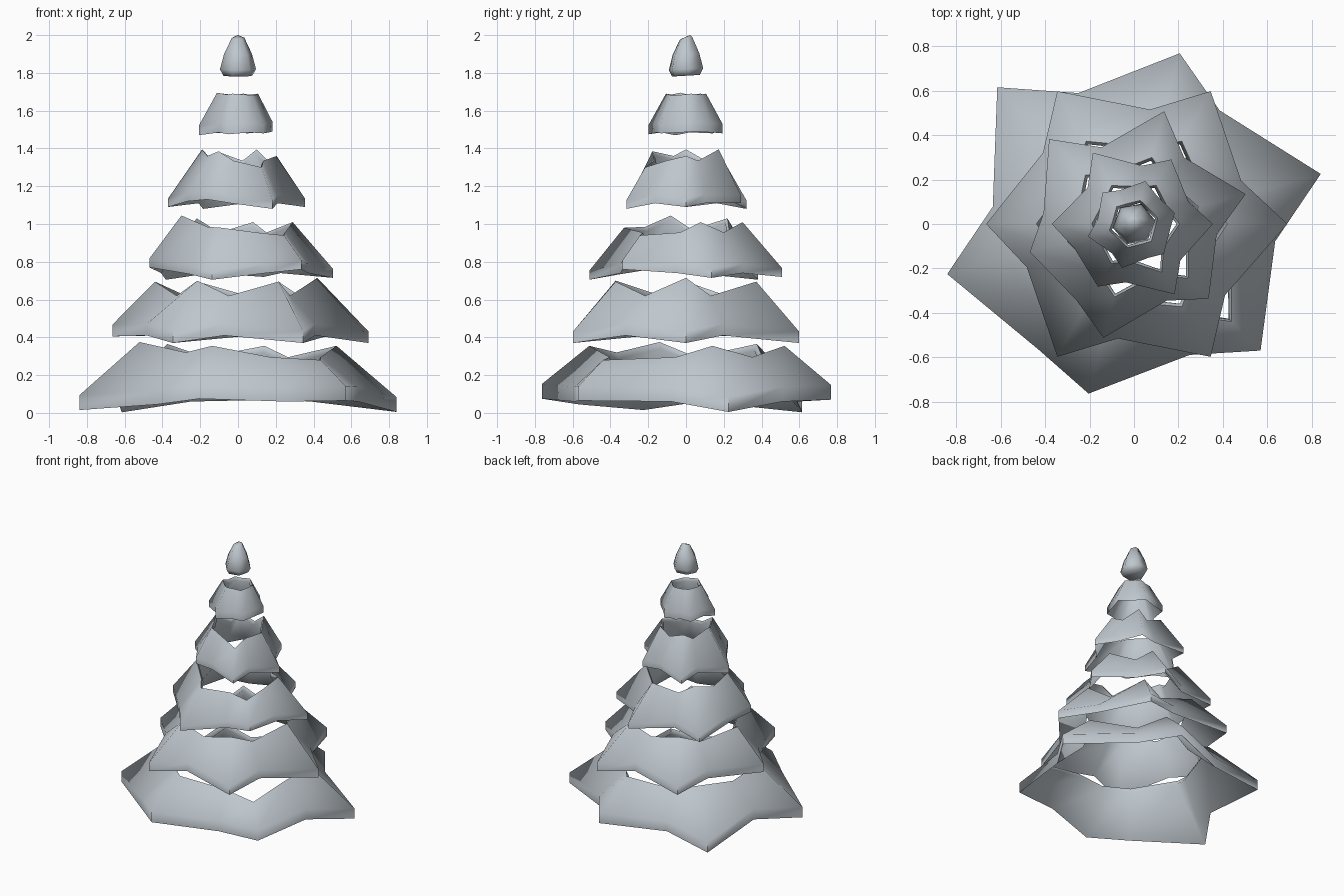
import bpy, bmesh, math

if "Cube" in bpy.data.objects:
    bpy.data.objects.remove(bpy.data.objects["Cube"])

mat = bpy.data.materials.new("pale_grey")
mat.diffuse_color = (0.52, 0.57, 0.61, 1)
mat.use_nodes = True
mat.node_tree.nodes["Principled BSDF"].inputs["Base Color"].default_value = mat.diffuse_color


def point(bm, angle, r, z):
    a = math.radians(angle)
    return bm.verts.new((r * math.cos(a), r * math.sin(a), z))


def finish(bm, name):
    bmesh.ops.recalc_face_normals(bm, faces=bm.faces)
    me = bpy.data.meshes.new(name)
    bm.to_mesh(me)
    bm.free()
    me.materials.append(mat)
    ob = bpy.data.objects.new(name, me)
    bpy.context.collection.objects.link(ob)
    bpy.ops.object.select_all(action='DESELECT')
    bpy.context.view_layer.objects.active = ob
    ob.select_set(True)
    bpy.ops.object.shade_smooth_by_angle(angle=math.radians(80))


def bridge(bm, a, b):
    n = len(a)
    for i in range(n):
        j = (i + 1) % n
        bm.faces.new((a[i], a[j], b[j], b[i]))


def tier(name, start, twist, tips, valley, rim, lip, special={}):
    """Hollow six-pointed skirt; tips and valley are (low r, low z, top r, top z).
    special replaces the valley after a given tip."""
    bm = bmesh.new()
    low, out, top, inn = [], [], [], []
    for i, t in enumerate(tips):
        dent = special.get(i, valley)
        for ang, (r, z, rt, zt) in ((start + 60 * i, t), (start + 60 * i + twist, dent)):
            low.append(point(bm, ang, r, z))
            out.append(point(bm, ang, r, z + rim))
            top.append(point(bm, ang, rt, zt))
            inn.append(point(bm, ang, rt - lip, zt - rim * 0.45))
    bridge(bm, low, out)
    bridge(bm, out, top)
    bridge(bm, top, inn)
    bridge(bm, inn, low)
    finish(bm, name)


# Foliage skirts, bottom to top, with alternating twist
tier("foliage_tier_1", 15, 38,
     [(.87, .005, .54, .355), (.795, .07, .54, .355), (.87, .003, .53, .365),
      (.87, .015, .54, .375), (.79, .075, .53, .355), (.805, .065, .62, .28)],
     (.64, .06, .44, .295), .078, .018, {3: (.71, .045, .46, .32)})
tier("foliage_tier_2", 0, 22,
     [(.69, .37, .42, .715), (.69, .37, .43, .695), (.69, .37, .43, .695),
      (.665, .405, .44, .695), (.69, .37, .43, .70), (.69, .37, .43, .695)],
     (.52, .41, .35, .62), .062, .016)
tier("foliage_tier_3", 15, 38,
     [(.52, .715, .30, 1.01), (.525, .72, .31, 1.01), (.54, .705, .31, 1.03),
      (.485, .77, .31, 1.045), (.53, .705, .34, .98), (.475, .76, .345, .94)],
     (.375, .74, .25, .955), .048, .015,
     {2: (.41, .74, .26, .97), 3: (.43, .735, .27, .985)})
tier("foliage_tier_4", 0, 22,
     [(.355, 1.09, .205, 1.36), (.335, 1.11, .20, 1.395), (.37, 1.08, .20, 1.38),
      (.37, 1.09, .19, 1.395), (.325, 1.13, .205, 1.385), (.365, 1.08, .25, 1.30)],
     (.265, 1.11, .17, 1.335), .045, .013, {3: (.29, 1.12, .175, 1.36)})
tier("foliage_tier_5", 15, 38,
     [(.19, 1.49, .11, 1.69), (.20, 1.48, .11, 1.69), (.20, 1.48, .11, 1.69),
      (.215, 1.47, .115, 1.695), (.205, 1.475, .11, 1.69), (.19, 1.48, .11, 1.68)],
     (.165, 1.485, .097, 1.685), .05, .012)

# Closed pointed tip with a slightly slanted crown
bm = bmesh.new()
rings = []
for r, z, slope in ((.078, 1.785, .06), (.097, 1.82, .06), (.075, 1.90, .05), (.034, 1.985, .25)):
    ring = [point(bm, 10 + 60 * i, r, z) for i in range(6)]
    for v in ring:
        v.co.z += v.co.y * slope
    rings.append(ring)
for a, b in zip(rings, rings[1:]):
    bridge(bm, a, b)
apex = bm.verts.new((0, .02, 2.0))
for i in range(6):
    bm.faces.new((rings[-1][i], rings[-1][(i + 1) % 6], apex))
bm.faces.new(rings[0])
finish(bm, "tree_top")
